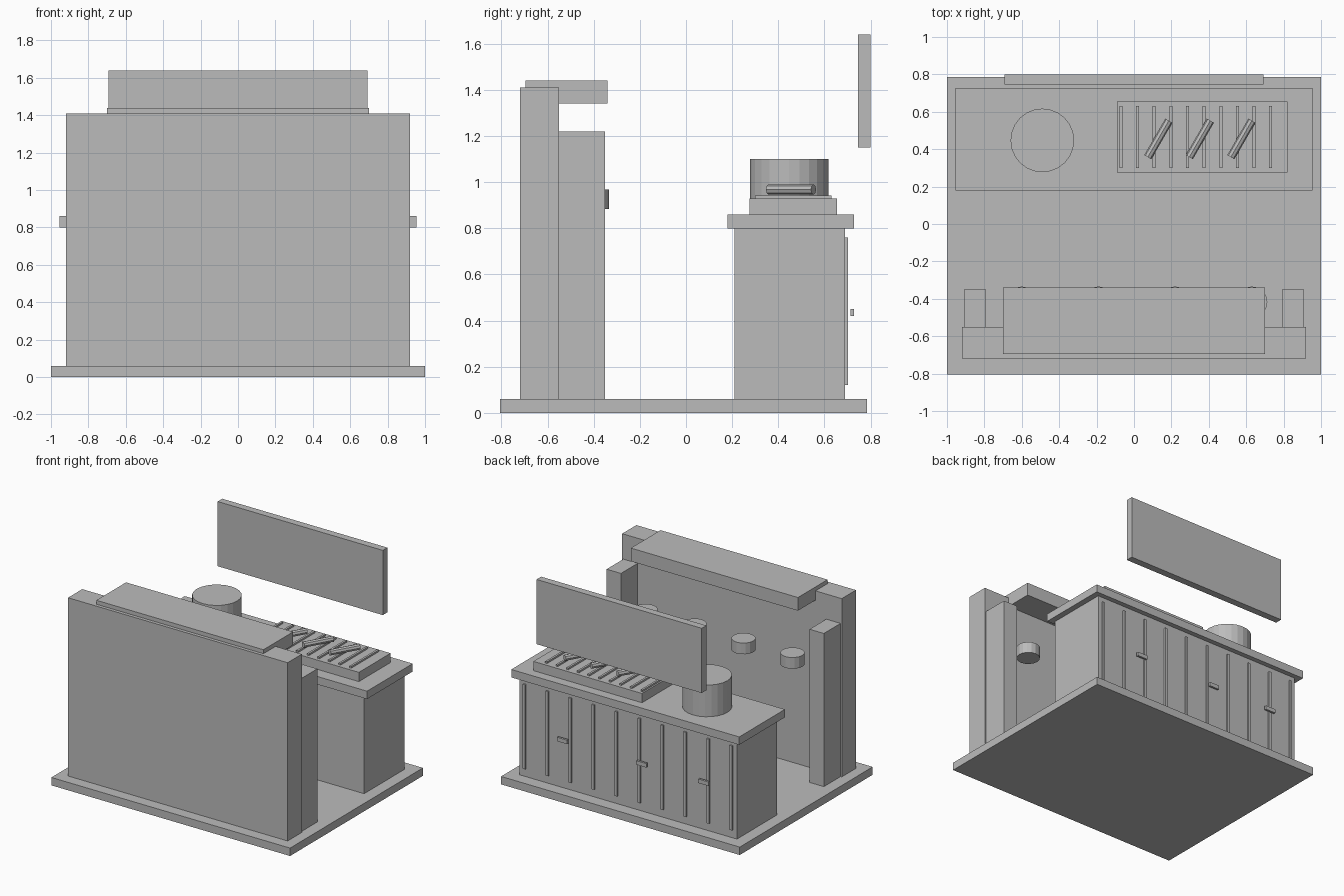
import bpy
import math

if "Cube" in bpy.data.objects:
    bpy.data.objects.remove(bpy.data.objects["Cube"], do_unlink=True)

grey = bpy.data.materials.new("plain grey")
grey.use_nodes = True
colour = (0.5, 0.5, 0.5, 1)
grey.diffuse_color = colour
grey.node_tree.nodes["Principled BSDF"].inputs["Base Color"].default_value = colour


def finish(name):
    obj = bpy.context.object
    obj.name = name
    obj.data.name = name
    obj.data.materials.append(grey)
    return obj


def box(name, x, y, z):
    """Box from (low, high) pairs on each axis."""
    spans = (x, y, z)
    bpy.ops.mesh.primitive_cube_add(size=1, location=[sum(s) / 2 for s in spans])
    obj = finish(name)
    for v in obj.data.vertices:
        for axis, (low, high) in enumerate(spans):
            v.co[axis] *= high - low
    return obj


def cylinder(name, centre, radius, depth, sides, rotation=(0, 0, 0)):
    bpy.ops.mesh.primitive_cylinder_add(vertices=sides, radius=radius, depth=depth,
                                        location=centre, rotation=rotation)
    return finish(name)


# Floor and tall front wall with hood
box("floor", (-1, 1), (-0.805, 0.785), (0, 0.06))
box("wall", (-0.92, 0.92), (-0.72, -0.55), (0.06, 1.41))
box("hood", (-0.70, 0.70), (-0.695, -0.34), (1.34, 1.44))
for side, x in (("left", 0.79), ("right", -0.91)):
    box(side + "_post", (x, x + 0.12), (-0.55, -0.35), (0.06, 1.22))

# Row of hanging cups under the hood
for i in range(4):
    cylinder(f"cup_{i + 1}", (-0.6 + 0.41 * i, -0.417, 0.925), 0.083, 0.085, 16)

# Counter
box("counter_body", (-0.91, 0.91), (0.21, 0.69), (0.06, 0.80))
box("counter_top", (-0.955, 0.955), (0.18, 0.727), (0.80, 0.86))
for i in range(10):
    x = -0.866 + 0.1925 * i
    box(f"counter_slat_{i + 1}", (x - 0.01, x + 0.01), (0.688, 0.702), (0.12, 0.76))
for i, x in enumerate((-0.655, -0.135, 0.53)):
    box(f"handle_{i + 1}", (x - 0.043, x + 0.043), (0.712, 0.728), (0.42, 0.45))

# Grill with bars and sausages
box("grill", (-0.09, 0.82), (0.275, 0.655), (0.86, 0.93))
for i in range(10):
    x = -0.07 + 0.089 * i
    box(f"grill_bar_{i + 1}", (x - 0.008, x + 0.008), (0.30, 0.63), (0.93, 0.943))
for i in range(3):
    cylinder(f"sausage_{i + 1}", (0.13 + 0.222 * i, 0.455, 0.968), 0.022, 0.225, 8,
             (0, math.pi / 2, math.radians(60)))

# Cooking pot and raised sign board
cylinder("pot", (-0.49, 0.447, 0.98), 0.17, 0.24, 24)
box("sign_board", (-0.692, 0.692), (0.745, 0.80), (1.15, 1.64))
